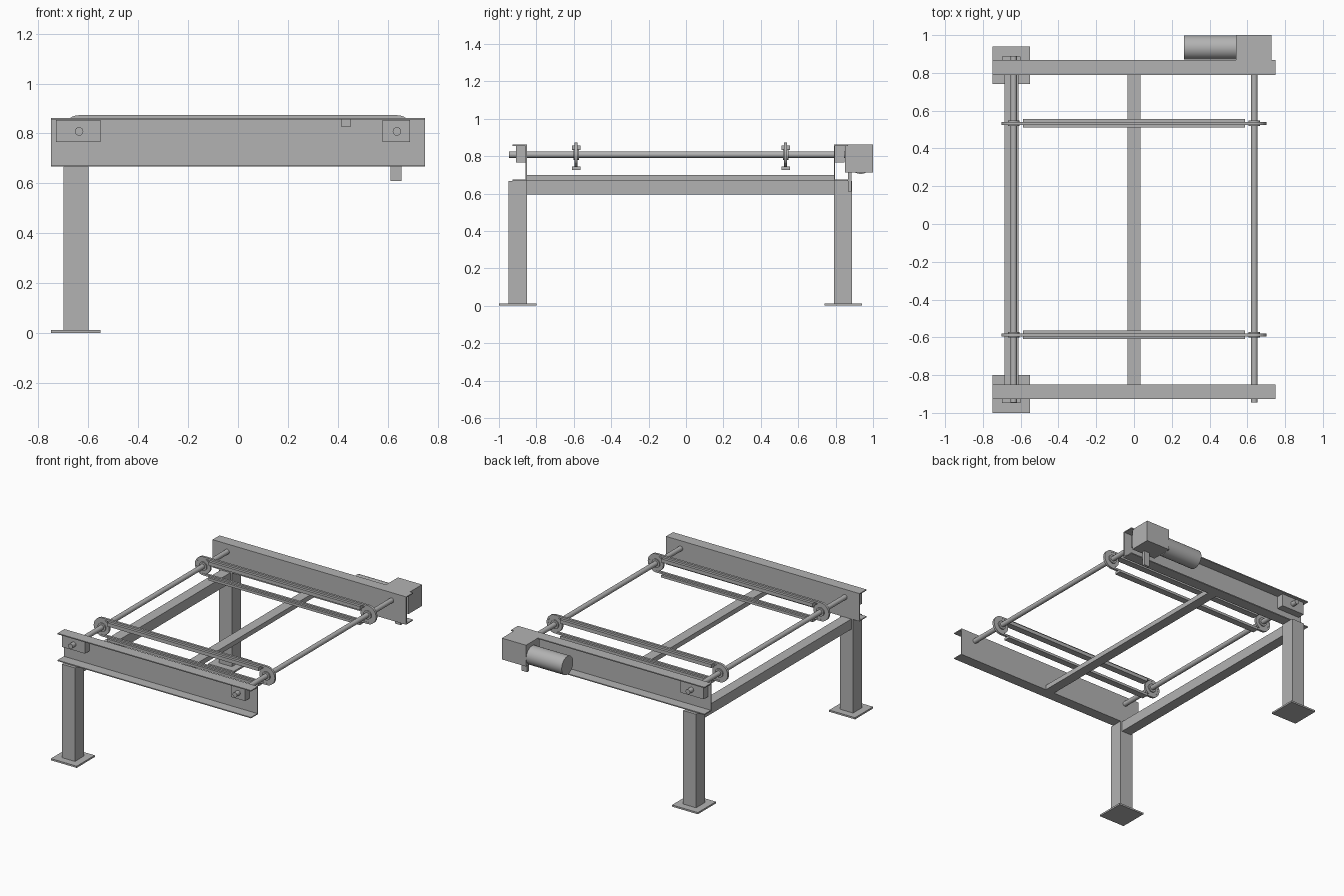
import bpy
import math
from mathutils import Vector

cube = bpy.data.objects.get("Cube")
if cube:
    bpy.data.objects.remove(cube, do_unlink=True)

steel = bpy.data.materials.new("grey steel")
steel.use_nodes = True
GREY = (0.45, 0.45, 0.45, 1)
steel.diffuse_color = GREY
steel.node_tree.nodes["Principled BSDF"].inputs["Base Color"].default_value = GREY


def mesh_object(name, verts, faces):
    mesh = bpy.data.meshes.new(name)
    mesh.from_pydata(verts, [], faces)
    mesh.materials.append(steel)
    obj = bpy.data.objects.new(name, mesh)
    bpy.context.collection.objects.link(obj)
    return obj


def box(name, xs, ys, zs):
    verts = [(x, y, z) for x in xs for y in ys for z in zs]
    faces = [(0, 1, 3, 2), (4, 6, 7, 5), (0, 4, 5, 1),
             (2, 3, 7, 6), (0, 2, 6, 4), (1, 5, 7, 3)]
    return mesh_object(name, verts, faces)


def cylinder(name, start, end, radius, sides=32):
    a, b = Vector(start), Vector(end)
    bpy.ops.mesh.primitive_cylinder_add(
        vertices=sides, radius=radius, depth=(b - a).length, location=(a + b) / 2,
        rotation=(b - a).to_track_quat("Z", "Y").to_euler())
    obj = bpy.context.object
    obj.name = name
    obj.data.materials.append(steel)
    bpy.ops.object.shade_smooth_by_angle(angle=math.radians(40))
    return obj


def extrude_x(name, profile, x0, x1):
    """Extrude a closed (y, z) profile along x."""
    n = len(profile)
    verts = [(x, y, z) for x in (x0, x1) for y, z in profile]
    faces = [(i, (i + 1) % n, n + (i + 1) % n, n + i) for i in range(n)]
    faces += [tuple(reversed(range(n))), tuple(range(n, 2 * n))]
    return mesh_object(name, verts, faces)


def chain_loop(name, y, width, reach, z, outer, inner, steps=16):
    """Flat band running around both wheels."""
    ring = []
    for side in (1, -1):
        for i in range(steps + 1):
            a = side * math.pi / 2 - math.pi * i / steps
            ring.append((side * reach, math.cos(a), math.sin(a)))
    verts = [(cx + c * r, y + w, z + s * r) for cx, c, s in ring
             for r, w in ((outer, -width), (outer, width), (inner, width), (inner, -width))]
    n = len(ring)
    faces = [(4 * i + k, 4 * i + (k + 1) % 4, 4 * ((i + 1) % n) + (k + 1) % 4, 4 * ((i + 1) % n) + k)
             for i in range(n) for k in range(4)]
    return mesh_object(name, verts, faces)


SHAFT_X, SHAFT_Z = 0.637, 0.808
WALL = 0.007

# Each side: channel with outward flanges, leg, foot and bearings
for side, web, out in (("front", -0.85, -1), ("back", 0.79, 1)):
    def y(d, web=web, out=out):
        return web + out * d

    def span(a, b):
        return sorted((y(a), y(b)))

    lo, hi = 0.667, 0.862
    extrude_x(side + "_channel",
              [(y(0), lo), (y(0.077), lo), (y(0.077), lo + WALL), (y(WALL), lo + WALL),
               (y(WALL), hi - WALL), (y(0.077), hi - WALL), (y(0.077), hi), (y(0), hi)],
              -0.75, 0.75)
    box(side + "_leg", (-0.70, -0.60), span(0, 0.098), (0.01, 0.667))
    box(side + "_foot_plate", (-0.75, -0.55), span(-0.05, 0.15), (0, 0.012))
    box(side + "_tension_bearing", (-0.73, -0.55), span(0.005, 0.058), (0.765, 0.853))
    box(side + "_drive_bearing", (0.58, 0.69), span(0.005, 0.058), (0.765, 0.853))

# Cross beams between the channels
box("leg_cross_beam", (-0.686, -0.612), (-0.85, 0.79), (0.595, 0.667))
box("middle_cross_beam", (-0.035, 0.035), (-0.85, 0.79), (0.667, 0.70))

# Shafts
cylinder("tension_shaft", (-SHAFT_X, -0.945, SHAFT_Z), (-SHAFT_X, 0.89, SHAFT_Z), 0.017)
cylinder("drive_shaft", (SHAFT_X, -0.945, SHAFT_Z), (SHAFT_X, 0.89, SHAFT_Z), 0.017)

# Chain strands with wheels and guide rails
for label, cy in (("front", -0.587), ("back", 0.533)):
    chain_loop(label + "_chain", cy, 0.008, SHAFT_X, SHAFT_Z, 0.065, 0.052)
    for end, sx in (("tension", -SHAFT_X), ("drive", SHAFT_X)):
        cylinder(f"{label}_{end}_wheel", (sx, cy - 0.007, SHAFT_Z), (sx, cy + 0.007, SHAFT_Z), 0.055)
        cylinder(f"{label}_{end}_hub", (sx, cy - 0.015, SHAFT_Z), (sx, cy + 0.015, SHAFT_Z), 0.03)
    box(label + "_upper_rail", (-0.587, 0.587), (cy - 0.023, cy + 0.023), (0.833, 0.858))
    box(label + "_lower_rail", (-0.587, 0.587), (cy - 0.023, cy + 0.023), (0.727, 0.745))

# Gearmotor on the back channel
box("gearbox", (0.54, 0.727), (0.85, 1.0), (0.713, 0.862))
cylinder("motor", (0.265, 0.934, 0.769), (0.54, 0.934, 0.769), 0.064, 48)
box("torque_bracket", (0.612, 0.655), (0.865, 0.885), (0.61, 0.72))

# Small sensor block under the front flange
box("sensor_block", (0.415, 0.45), (-0.875, -0.855), (0.825, 0.857))
